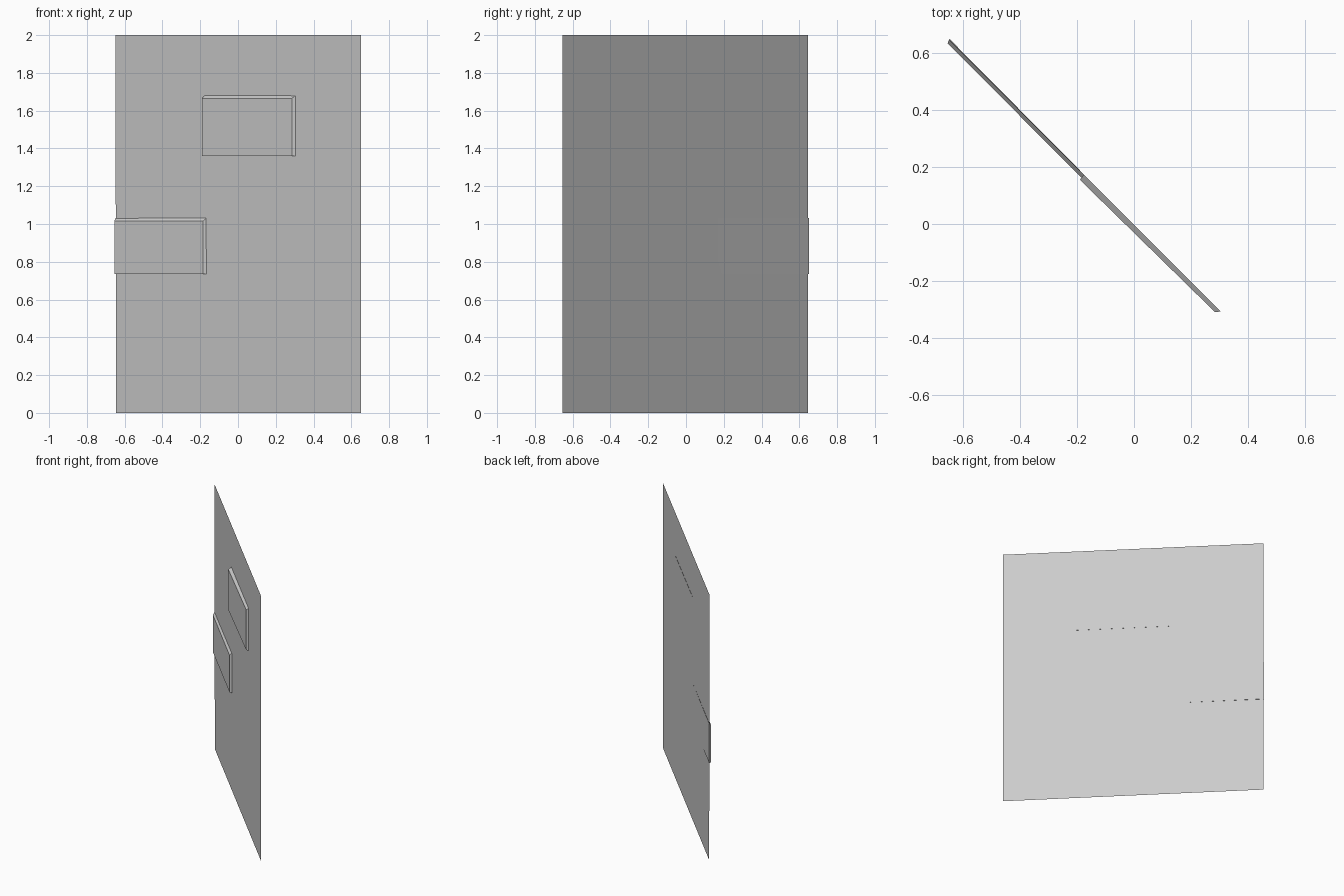
import bpy
import bmesh

cube = bpy.data.objects.get("Cube")
if cube:
    bpy.data.objects.remove(cube, do_unlink=True)

# One plain grey for everything
grey = bpy.data.materials.new("plain_grey")
grey.use_nodes = True
grey.diffuse_color = (0.6, 0.6, 0.6, 1)
grey.node_tree.nodes["Principled BSDF"].inputs["Base Color"].default_value = (0.6, 0.6, 0.6, 1)


def finish(name, bm):
    mesh = bpy.data.meshes.new(name)
    bm.to_mesh(mesh)
    bm.free()
    mesh.materials.append(grey)
    obj = bpy.data.objects.new(name, mesh)
    bpy.context.collection.objects.link(obj)
    return obj


def slab(name, front, back, bottom, front_top, back_top):
    """Shallow block: front and back are (left, right) points in plan, the top slopes."""
    bm = bmesh.new()
    plan = [front[0], front[1], back[1], back[0]]
    tops = [front_top, front_top, back_top, back_top]
    low = [bm.verts.new((x, y, bottom)) for x, y in plan]
    high = [bm.verts.new((x, y, z)) for (x, y), z in zip(plan, tops)]
    bm.faces.new(low)
    bm.faces.new(high)
    for i in range(4):
        j = (i + 1) % 4
        bm.faces.new((low[i], low[j], high[j], high[i]))
    bmesh.ops.recalc_face_normals(bm, faces=bm.faces)
    return finish(name, bm)


# Thin upright panel set on the diagonal
bm = bmesh.new()
corners = [(-0.645, 0.645, 0), (0.65, -0.655, 0), (0.65, -0.655, 2), (-0.649, 0.645, 2)]
bm.faces.new([bm.verts.new(c) for c in corners])
finish("panel", bm)

# Two shallow blocks on the front of the panel
slab("upper_block", [(-0.19, 0.155), (0.285, -0.31)],
     [(-0.176, 0.174), (0.305, -0.307)], 1.36, 1.665, 1.68)
slab("lower_block", [(-0.655, 0.635), (-0.185, 0.163)],
     [(-0.648, 0.65), (-0.168, 0.166)], 0.735, 1.015, 1.033)
